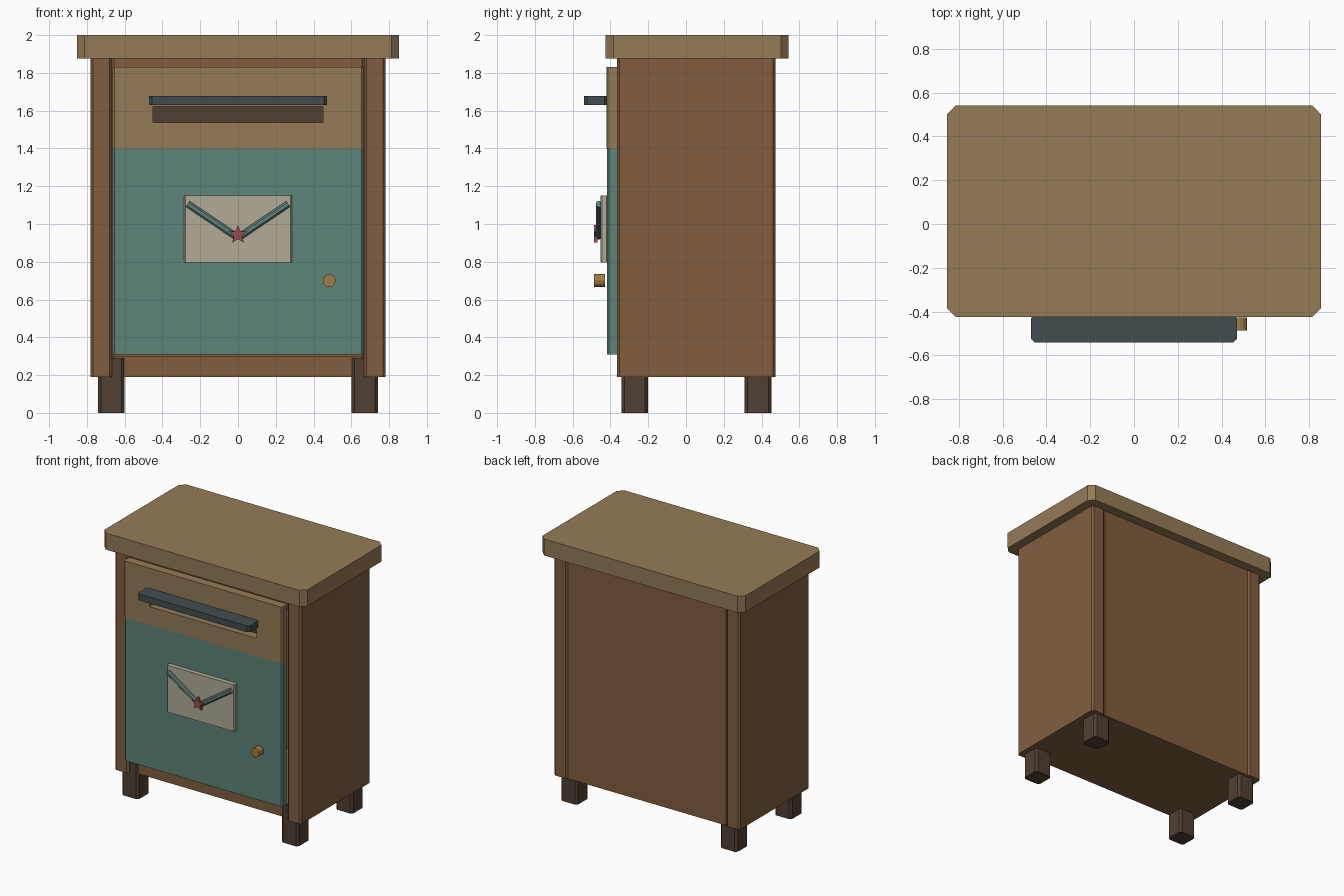
import bpy, bmesh, math

if "Cube" in bpy.data.objects:
    bpy.data.objects.remove(bpy.data.objects["Cube"])


def mat(name, r, g, b):
    m = bpy.data.materials.new(name)
    m.diffuse_color = tuple((c / 255) ** 2.2 for c in (r, g, b)) + (1,)
    m.use_nodes = True
    m.node_tree.nodes["Principled BSDF"].inputs["Base Color"].default_value = m.diffuse_color
    return m


OAK = mat("light_wood", 148, 122, 87)
WOOD = mat("brown_wood", 128, 94, 65)
TEAL = mat("teal_paint", 92, 130, 121)
DARK = mat("dark_wood", 82, 66, 54)
STEEL = mat("blue_grey_metal", 67, 78, 81)
CREAM = mat("cream", 176, 169, 150)
BRASS = mat("brass", 158, 124, 70)
RED = mat("red", 148, 76, 76)


def finish(bm, name, material):
    bmesh.ops.recalc_face_normals(bm, faces=bm.faces)
    me = bpy.data.meshes.new(name)
    bm.to_mesh(me)
    bm.free()
    ob = bpy.data.objects.new(name, me)
    bpy.context.collection.objects.link(ob)
    if material:
        me.materials.append(material)
    return ob


def box(name, x, y, z, material=None, chamfer=0.0):
    """Box from (min, max) ranges, with its upright edges chamfered."""
    bm = bmesh.new()
    bmesh.ops.create_cube(bm, size=1)
    size = [b - a for a, b in (x, y, z)]
    bmesh.ops.scale(bm, vec=size, verts=bm.verts)
    if chamfer:
        upright = [e for e in bm.edges
                   if abs(e.verts[0].co.z - e.verts[1].co.z) > size[2] / 2]
        bmesh.ops.bevel(bm, geom=upright, offset=chamfer, segments=1,
                        profile=0.5, affect='EDGES')
    ob = finish(bm, name, material)
    ob.location = [(a + b) / 2 for a, b in (x, y, z)]
    return ob


def prism(name, points, y0, y1, material):
    """Extrude an x-z outline from y0 to y1."""
    bm = bmesh.new()
    f = bm.faces.new([bm.verts.new((px, y0, pz)) for px, pz in points])
    ext = bmesh.ops.extrude_face_region(bm, geom=[f])["geom"]
    bmesh.ops.translate(bm, vec=(0, y1 - y0, 0),
                        verts=[v for v in ext if isinstance(v, bmesh.types.BMVert)])
    return finish(bm, name, material)


def ring(cx, cz, radii, n, start=0.0):
    return [(cx + radii[i % len(radii)] * math.cos(start + math.tau * i / n),
             cz + radii[i % len(radii)] * math.sin(start + math.tau * i / n))
            for i in range(n)]


# Carcase: top board, floor, ceiling and back
box("top_board", (-0.853, 0.853), (-0.425, 0.542), (1.875, 2.0), OAK, 0.04)
box("floor_panel", (-0.668, 0.668), (-0.33, 0.46), (0.19, 0.302), WOOD, 0.012)
box("ceiling_panel", (-0.668, 0.668), (-0.33, 0.46), (1.78, 1.875), WOOD, 0.012)
box("back_panel", (-0.675, 0.675), (0.40, 0.467), (0.19, 1.875), WOOD, 0.012)

# Side panels and legs, mirrored
for s, side in ((-1, "left"), (1, "right")):
    box(side + "_side_panel", sorted((s * 0.667, s * 0.782)), (-0.365, 0.474),
        (0.19, 1.875), WOOD, 0.014)
    for end, y in (("front", (-0.342, -0.20)), ("back", (0.31, 0.452))):
        box(f"{end}_{side}_leg", sorted((s * 0.6, s * 0.742)), y,
            (0, 0.29), DARK, 0.016)

# Door and slotted upper front
box("door", (-0.665, 0.665), (-0.417, -0.355), (0.31, 1.40), TEAL, 0.01)
upper = box("upper_front", (-0.665, 0.665), (-0.422, -0.355), (1.40, 1.83), OAK, 0.01)
cutter = box("slot_cutter", (-0.45, 0.45), (-0.6, -0.2), (1.538, 1.623))
cutter.hide_render = True
cutter.display_type = 'WIRE'
cut = upper.modifiers.new("slot", 'BOOLEAN')
cut.operation = 'DIFFERENCE'
cut.object = cutter
box("slot_backing", (-0.47, 0.47), (-0.354, -0.33), (1.52, 1.64), DARK)
box("slot_hood", (-0.47, 0.47), (-0.541, -0.415), (1.63, 1.678), STEEL, 0.016)

# Envelope plaque with two flap strips and a star seal
box("envelope_plaque", (-0.285, 0.285), (-0.452, -0.414), (0.795, 1.15), CREAM, 0.007)
dx, dz = 0.256, 0.172
length = math.hypot(dx, dz)
for s, side in ((-1, "left"), (1, "right")):
    strip = box(side + "_flap_strip", (-0.018, 0.018), (-0.476, -0.446),
                (-length / 2, length / 2), TEAL, 0.009)
    strip.location.x = s * 0.138
    strip.location.z = 1.02
    strip.rotation_euler.y = s * math.atan2(dx, dz)
prism("star_seal", ring(0, 0.943, (0.052, 0.023), 10, math.pi / 2), -0.487, -0.468, RED)

# Door knob
prism("door_knob", ring(0.483, 0.70, (0.034,), 12), -0.486, -0.428, BRASS)
